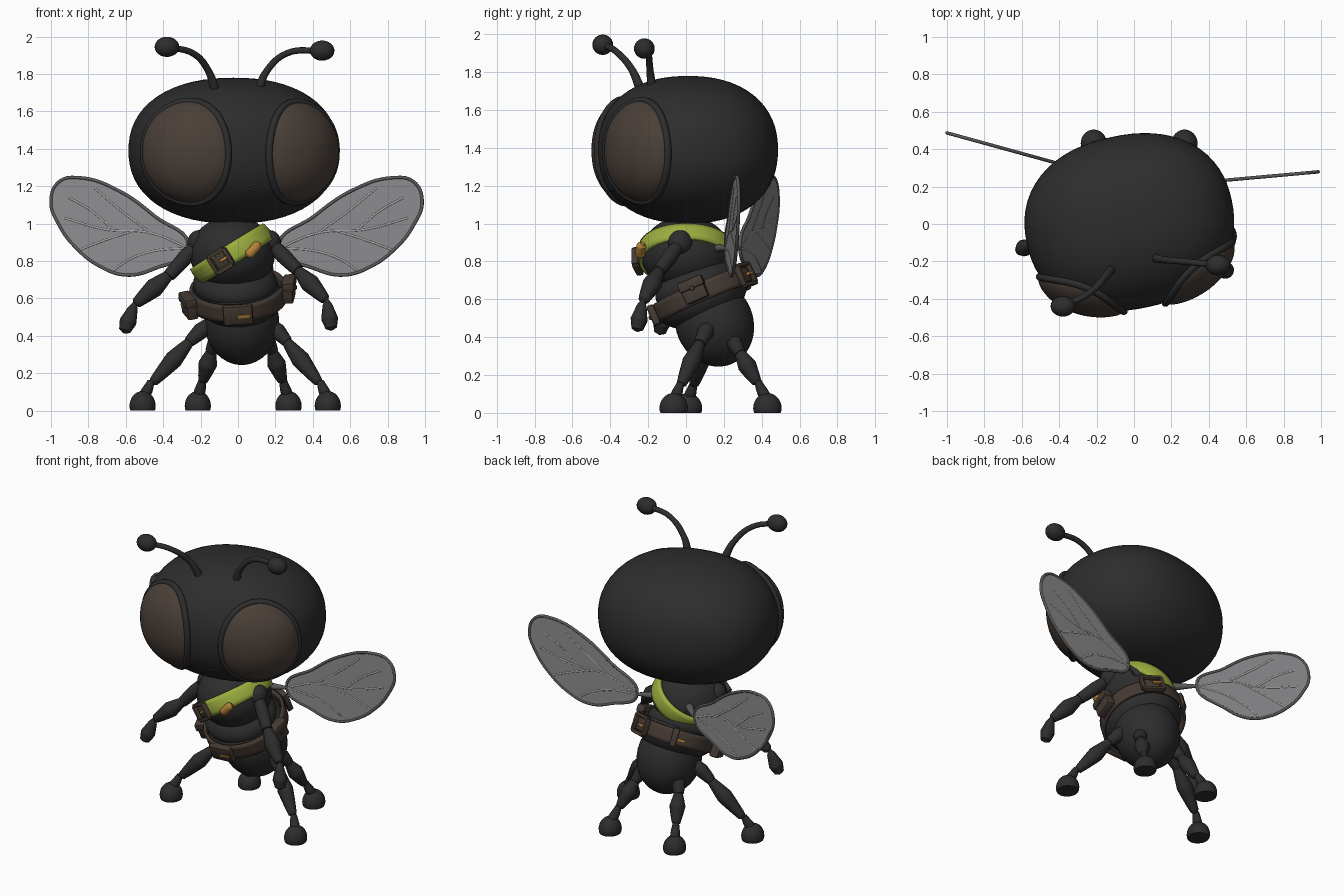
import bpy, bmesh
from math import sin, cos, pi, radians
from mathutils import Vector, Matrix

if "Cube" in bpy.data.objects:
    bpy.data.objects.remove(bpy.data.objects["Cube"])


def material(name, *rgb):
    m = bpy.data.materials.new(name)
    m.use_nodes = True
    m.diffuse_color = (*rgb, 1)
    m.node_tree.nodes["Principled BSDF"].inputs["Base Color"].default_value = (*rgb, 1)
    return m


BLACK = material("soft black", .026, .026, .026)
EYE = material("eye brown", .068, .05, .04)
GREEN = material("sash green", .33, .42, .05)
LEATHER = material("leather brown", .06, .043, .034)
GOLD = material("brass", .45, .22, .04)
WING = material("wing grey", .27, .27, .28)
VEIN = material("vein grey", .36, .36, .37)
RIM = material("wing rim grey", .1, .1, .1)


def finish(ob, mat):
    ob.data.materials.clear()
    ob.data.materials.append(mat)
    bpy.ops.object.select_all(action='DESELECT')
    ob.select_set(True)
    bpy.context.view_layer.objects.active = ob
    if ob.type == 'CURVE':
        bpy.ops.object.convert(target='MESH')
    bpy.ops.object.shade_smooth_by_angle(angle=radians(40))
    return ob


def from_bmesh(name, bm, mat):
    me = bpy.data.meshes.new(name)
    bm.to_mesh(me)
    bm.free()
    ob = bpy.data.objects.new(name, me)
    bpy.context.collection.objects.link(ob)
    return finish(ob, mat)


def ball(name, mat, shape, segs=48):
    """Sphere whose vertices are moved by the function shape."""
    bm = bmesh.new()
    bmesh.ops.create_uvsphere(bm, u_segments=segs, v_segments=segs // 2, radius=1)
    for v in bm.verts:
        v.co = shape(v.co.copy())
    bmesh.ops.recalc_face_normals(bm, faces=bm.faces)
    return from_bmesh(name, bm, mat)


def ellipsoid(name, mat, c, r, rot=Matrix.Identity(3), segs=48):
    return ball(name, mat, lambda v: Vector(c) + rot @ (v * Vector(r)), segs)


def tube(name, mat, pts, radii, closed=False, fill=0, matrix=Matrix.Identity(4)):
    """Smooth tube through points, or a filled flat outline when fill is its half thickness."""
    cu = bpy.data.curves.new(name, 'CURVE')
    cu.dimensions = '2D' if fill else '3D'
    cu.resolution_u = 8
    if fill:
        cu.fill_mode, cu.extrude = 'BOTH', fill
    else:
        cu.bevel_depth, cu.bevel_resolution, cu.use_fill_caps = 1, 4, True
    sp = cu.splines.new('BEZIER')
    sp.bezier_points.add(len(pts) - 1)
    sp.use_cyclic_u = closed
    for i, (bp, p) in enumerate(zip(sp.bezier_points, pts)):
        bp.co = Vector(p).to_3d()
        bp.handle_left_type = bp.handle_right_type = 'AUTO'
        bp.radius = radii[i] if isinstance(radii, (list, tuple)) else radii
    ob = bpy.data.objects.new(name, cu)
    ob.matrix_world = matrix
    bpy.context.collection.objects.link(ob)
    return finish(ob, mat)


def spindle(name, a, b, thick, ends=.022):
    a, b = Vector(a), Vector(b)
    tube(name, BLACK, [a.lerp(b, t) for t in (0, .06, .45, .94, 1)],
         [.006, ends, thick, ends, .006])


def band(name, mat, c, r, rot, width, thick):
    """Strap hugging an ellipsoid."""
    bm = bmesh.new()
    n, rows = 64, []
    for s in (-1, -.5, 0, .5, 1):
        row = []
        for i in range(n):
            d = rot @ Vector((cos(2 * pi * i / n), sin(2 * pi * i / n), s * width / 2 / r[0]))
            row.append(bm.verts.new(c + d / Vector([d[k] / r[k] for k in range(3)]).length
                                    if r[2] < 1 else c + rot @ ((rot.inverted() @ d) * Vector((r[0], r[1], r[0])))))
        rows.append(row)
    for lo, hi in zip(rows, rows[1:]):
        for i in range(n):
            j = (i + 1) % n
            bm.faces.new((lo[i], lo[j], hi[j], hi[i]))
    ob = from_bmesh(name, bm, mat)
    mod = ob.modifiers.new("thickness", 'SOLIDIFY')
    mod.thickness, mod.offset = thick, 1
    return ob


def on_strap(c, r, rot, deg, up=0, out=0, turned=False):
    """Frame on a strap: x outward, y along it, z across it."""
    a = radians(deg)
    d = Vector((cos(a), sin(a), 0))
    if turned:
        w = rot @ d
        p = c + w / Vector([w[k] / r[k] for k in range(3)]).length
    else:
        p = c + rot @ (d * Vector((r[0], r[1], 1)))
    local = Matrix((d, (-sin(a), cos(a), 0), (0, 0, 1))).transposed()
    m = (rot @ local).to_4x4()
    m.translation = p
    return m @ Matrix.Translation((out, 0, up))


def box(name, mat, m, size, bevel=.012):
    bm = bmesh.new()
    bmesh.ops.create_cube(bm, size=1)
    bmesh.ops.scale(bm, vec=size, verts=bm.verts)
    bmesh.ops.bevel(bm, geom=bm.edges[:], offset=bevel, segments=2, affect='EDGES', profile=.5)
    bm.transform(m)
    return from_bmesh(name, bm, mat)


def buckle(name, m, w, h):
    """Leather frame with a brass prong."""
    box(name + "_plate", LEATHER, m, (.02, w * .7, h * .7), .004)
    for s in (-1, 1):
        box(name + "_side", LEATHER, m @ Matrix.Translation((.008, s * w / 2, 0)), (.035, .022, h), .006)
        box(name + "_bar", LEATHER, m @ Matrix.Translation((.008, 0, s * h / 2)), (.035, w, .022), .006)
    box(name + "_prong", GOLD, m @ Matrix.Translation((.02, w * .22, 0)), (.02, w * .45, .018), .005)


# Head: a rounded, slightly boxy ellipsoid turned to its left
HC, HR, HN = Vector((-.025, .01, 1.39)), Vector((.56, .465, .39)), 2.25
HEAD_ROT = Matrix.Rotation(radians(12), 3, 'Z')


def on_head(p, k=1):
    d = HEAD_ROT.inverted() @ (p - HC)
    norm = sum(abs(d[i] / HR[i]) ** HN for i in range(3)) ** (1 / HN)
    return HC + (p - HC) * k / norm


ball("head", BLACK, lambda v: on_head(HC + HEAD_ROT @ (v * HR)), 64)

# Eyes: domes that follow the head, with a raised rim
for side, c, deg in (("left", (.35, -.27, 1.375), 45), ("right", (-.28, -.375, 1.375), -22)):
    rot = Matrix.Rotation(radians(deg), 3, 'Z')

    def disc(x, z):
        return Vector(c) + rot @ Vector((x * .245, 0, z * .305))
    ball(side + "_eye", EYE, lambda v: on_head(disc(v.x, v.y), 1.005 + .085 * v.z))
    ring = [on_head(disc(cos(a * pi / 16), sin(a * pi / 16)), 1.005) for a in range(32)]
    tube(side + "_eye_rim", BLACK, ring, .02, closed=True)
tube("mouth", BLACK, [on_head(Vector((x, -.5, z)), 1.0) for x, z in ((.05, 1.11), (.09, 1.13), (.13, 1.11))], .006)

# Antennae
for side, pts in (("left", [(.11, -.18, 1.71), (.15, -.19, 1.81), (.26, -.2, 1.91), (.45, -.22, 1.925)]),
                  ("right", [(-.12, -.24, 1.71), (-.16, -.29, 1.82), (-.24, -.37, 1.91), (-.38, -.44, 1.945)])):
    tube(side + "_antenna", BLACK, pts, [.026, .019, .017, .017])
    end = Vector(pts[-1])
    ellipsoid(side + "_antenna_tip", BLACK, end, (.066, .055, .054), segs=24)

# Body
TILT = Matrix.Rotation(radians(23), 3, 'X')
TC, TR = Vector((-.03, 0, .84)), (.228, .238, .2)
ellipsoid("thorax", BLACK, TC, TR)
ellipsoid("waist", BLACK, (-.015, .05, .68), (.225, .225, .12), TILT)
ellipsoid("hips", BLACK, (0, .085, .61), (.235, .25, .15), TILT)
ellipsoid("abdomen", BLACK, (.02, .15, .475), (.2, .205, .235), TILT)

# Sash with buckle and brass whistle
SASH = Matrix.Rotation(radians(-32), 3, 'Y')
band("sash", GREEN, TC, TR, SASH, .1, .018)
buckle("sash_buckle", on_strap(TC, TR, SASH, -106, out=.022, turned=True), .1, .1)
tube("whistle", GOLD, [(.05, -.235, .825), (.06, -.24, .835), (.105, -.235, .885), (.115, -.23, .895)],
     [.012, .026, .026, .012])

# Belt with pouches and buckles
BC, BR, BELT = Vector((0, .085, .622)), (.238, .252, 1), Matrix.Rotation(radians(-5), 3, 'Y') @ TILT
band("belt", LEATHER, BC, BR, BELT, .1, .018)
for name, deg, up in (("left_pouch", -8, .02), ("right_pouch", 195, -.01)):
    m = on_strap(BC, BR, BELT, deg, up, .035)
    box(name, LEATHER, m, (.06, .13, .12))
    box(name + "_flap", LEATHER, m @ Matrix.Translation((.008, 0, .035)), (.065, .142, .055))
    box(name + "_stud", GOLD if deg > 90 else LEATHER, m @ Matrix.Translation((.04, 0, .01)), (.012, .022, .022), .004)
box("front_clasp", LEATHER, on_strap(BC, BR, BELT, -92, out=.025), (.04, .16, .11))
box("front_clasp_pin", GOLD, on_strap(BC, BR, BELT, -86, -.005, .047), (.012, .07, .02), .004)
buckle("back_buckle", on_strap(BC, BR, BELT, 62, out=.025), .13, .11)
box("back_keeper", LEATHER, on_strap(BC, BR, BELT, 118, out=.02), (.03, .04, .12), .008)
box("back_pin", GOLD, on_strap(BC, BR, BELT, 128, -.01, .02), (.014, .05, .018), .004)

# Arms: shoulder, elbow, wrist and hand end
for side, s, e, w, h in (
        ("left", (.17, -.03, .9), (.33, -.15, .74), (.475, -.23, .585), (.5, -.26, .43)),
        ("right", (-.21, -.03, .9), (-.38, -.07, .71), (-.555, -.11, .565), (-.61, -.14, .415))):
    ellipsoid(side + "_shoulder", BLACK, s, (.06, .065, .065), segs=24)
    spindle(side + "_upper_arm", s, e, .042, .034)
    spindle(side + "_forearm", Vector(e).lerp(Vector(s), .12), w, .052, .028)
    w, h = Vector(w), Vector(h)
    tube(side + "_hand", BLACK, [w.lerp(h, t) for t in (-.08, .15, .6, .92, 1)], [.01, .028, .046, .032, .008])

# Legs: hip, knee, ankle and foot centre
for name, hip, knee, ankle, foot in (
        ("front_left", (.16, .13, .48), (.27, .07, .36), (.44, -.03, .14), (.48, -.065)),
        ("front_right", (-.14, .13, .48), (-.27, .1, .36), (-.465, .04, .14), (-.51, .01)),
        ("back_left", (.13, .22, .42), (.19, .29, .31), (.24, .38, .15), (.27, .43)),
        ("back_right", (-.09, .22, .42), (-.15, .29, .31), (-.19, .38, .15), (-.215, .43))):
    spindle(name + "_thigh", hip, knee, .045, .03)
    spindle(name + "_shin", Vector(knee).lerp(Vector(hip), .2), ankle, .05, .026)
    top = Vector((*foot, .07))
    tube(name + "_ankle", BLACK, [Vector(ankle) + Vector((0, 0, .015)), Vector(ankle).lerp(top, .5), top], [.02, .03, .03])
    ball(name + "_foot", BLACK, lambda v: Vector((foot[0] + v.x * .07, foot[1] + v.y * .075,
                                                  .025 + max(v.z * .08, -.025))), 32)

# Wings: flat blade, rim and veins drawn in the wing plane
OUTLINE = [(0, 0), (.18, .17), (.38, .31), (.58, .375), (.69, .355), (.735, .25),
           (.69, .12), (.6, 0), (.47, -.1), (.33, -.145), (.18, -.11)]
VEINS = [[(0, 0), (.2, .08), (.45, .1), (.66, .16)], [(.2, .08), (.36, .2), (.5, .32)],
         [(.3, .09), (.45, .04), (.58, -.01)], [(0, 0), (.2, -.02), (.33, -.07), (.4, -.12)],
         [(.4, .095), (.52, .2), (.64, .27)]]
for side, s, root, slope, k in (("left", 1, (.22, .21, .87), .09, 1.04), ("right", -1, (-.265, .285, .87), .275, 1)):
    ex, ey = Vector((s, slope, 0)) * k, Vector((0, 0, 1))
    m = Matrix((ex, ey, ex.cross(ey).normalized())).transposed().to_4x4()
    m.translation = root
    tube(side + "_wing", WING, OUTLINE, 1, closed=True, fill=.004, matrix=m)
    tube(side + "_wing_rim", RIM, OUTLINE, .009, closed=True, matrix=m)
    for v in VEINS:
        tube(side + "_wing_vein", VEIN, v, .0065, matrix=m)
    tube(side + "_wing_root", RIM, [root, (s * .1 - .02, .15, .87)], [.01, .03])
